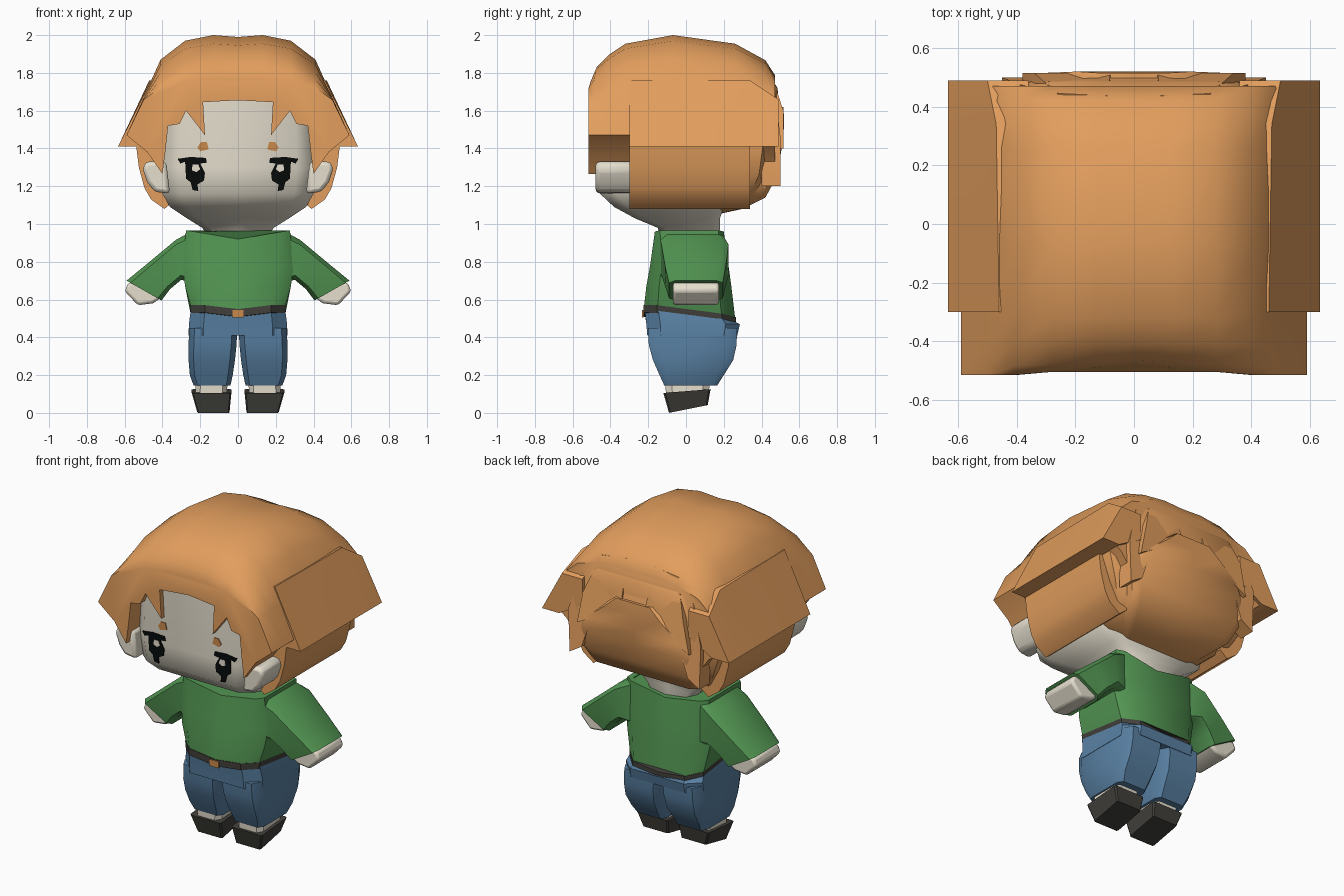
import bpy, bmesh, math

old = bpy.data.objects.get("Cube")
if old:
    bpy.data.objects.remove(old)


def material(name, r, g, b):
    m = bpy.data.materials.new(name)
    m.use_nodes = True
    m.diffuse_color = (r, g, b, 1)
    m.node_tree.nodes["Principled BSDF"].inputs["Base Color"].default_value = (r, g, b, 1)
    return m


HAIR = material("ginger hair", .76, .34, .11)
SKIN = material("pale skin", .79, .74, .62)
GREEN = material("green cloth", .085, .30, .085)
DENIM = material("blue denim", .10, .22, .37)
DARK = material("dark leather", .052, .05, .043)
BLACK = material("eye black", .002, .003, .003)
BROWN = material("brow brown", .58, .25, .07)


def loft(name, rings, mat, mirror=False, angle=35, bevel=0):
    """Skin a list of equal-length closed point rings and cap both ends."""
    bm = bmesh.new()
    vr = [[bm.verts.new(p) for p in r] for r in rings]
    n = len(vr[0])
    for a, b in zip(vr, vr[1:]):
        for i in range(n):
            j = (i + 1) % n
            bm.faces.new((a[i], a[j], b[j], b[i]))
    bm.faces.new(vr[0][::-1])
    bm.faces.new(vr[-1])
    bmesh.ops.recalc_face_normals(bm, faces=bm.faces)
    me = bpy.data.meshes.new(name)
    bm.to_mesh(me)
    bm.free()
    me.materials.append(mat)
    ob = bpy.data.objects.new(name, me)
    bpy.context.collection.objects.link(ob)
    bpy.ops.object.select_all(action='DESELECT')
    ob.select_set(True)
    bpy.context.view_layer.objects.active = ob
    bpy.ops.object.shade_smooth_by_angle(angle=math.radians(angle))
    if bevel:
        mod = ob.modifiers.new("soft edges", 'BEVEL')
        mod.width, mod.segments = bevel, 2
    if mirror:
        ob.modifiers.new("other side", 'MIRROR')
    return ob


def ring(x0, x1, y0, y1, z, c=.3):
    """Chamfered rectangle; z is a height or a rule of x and y."""
    xm, dx, dy = (x0 + x1) / 2, (x1 - x0) / 2 * c, (y1 - y0) / 2 * c
    pts = [(xm, y0), (x1 - dx, y0), (x1, y0 + dy), (x1, y1 - dy), (x1 - dx, y1),
           (xm, y1), (x0 + dx, y1), (x0, y1 - dy), (x0, y0 + dy), (x0 + dx, y0)]
    return [(x, y, z(x, y) if callable(z) else z) for x, y in pts]


def prism(name, outline, y0, y1, mat, mirror=False, bevel=0):
    """Front outline (x, z) extruded in depth."""
    rings = [[(x, y, z) for x, z in outline] for y in (y0, y1)]
    return loft(name, rings, mat, mirror, bevel=bevel)


# Head with jaw and neck
head = [(.90, .13, -.12, .17), (.98, .19, -.15, .18), (1.03, .27, -.27, .18),
        (1.09, .36, -.38, .2), (1.16, .40, -.455, .22), (1.3, .415, -.465, .25),
        (1.74, .40, -.465, .25)]
loft("head", [ring(-w, w, a, b, z, .25) for z, w, a, b in head], SKIN, angle=50)
prism("ear", [(.36, 1.16), (.44, 1.17), (.48, 1.22), (.505, 1.29), (.49, 1.33), (.38, 1.33)],
      -.478, -.28, SKIN, True, .02)

# Painted face
prism("eye", [(.165, 1.325), (.17, 1.35), (.25, 1.355), (.32, 1.345), (.305, 1.32), (.28, 1.33),
              (.275, 1.24), (.25, 1.22), (.24, 1.18), (.21, 1.175), (.215, 1.21), (.18, 1.23),
              (.175, 1.27), (.2, 1.32)], -.47, -.462, BLACK, True)
prism("eye_glint", [(.2, 1.29), (.22, 1.275), (.245, 1.285), (.24, 1.315), (.21, 1.315)],
      -.472, -.464, SKIN, True)
prism("brow", [(.155, 1.395), (.2, 1.385), (.215, 1.405), (.195, 1.435), (.165, 1.435)],
      -.47, -.462, BROWN, True)

# Hair cap with the jagged fringe, flattened toward front and back, bowed in at the brow
outer = [(0, 1.99), (.13, 2.0), (.28, 1.97), (.41, 1.87), (.5, 1.67), (.59, 1.47)]
fringe = [(.48, 1.38), (.4, 1.265), (.385, 1.38), (.37, 1.52), (.31, 1.53), (.275, 1.6),
          (.175, 1.47), (.185, 1.645), (0, 1.655)]
half = outer + fringe
outline = half + [(-x, z) for x, z in half[-2:0:-1]]
cap = [(-.515, .33, .035), (-.485, .52, .02), (-.41, .7, 0), (-.32, .87, 0), (-.07, 1, 0),
       (.26, .87, 0), (.42, .62, 0), (.47, .4, 0)]
loft("hair_cap", [[(x, y + bow * max(0, 1 - abs(x) / .4), 1.65 + (z - 1.65) * k if z > 1.66 else z)
                   for x, z in outline] for y, k, bow in cap], HAIR, angle=40)

# Outer side flaps, flaring to a sharp lower edge
flap = [(-.3, 1.76, .46), (.34, 1.76, .47), (.49, 1.66, .5)]
loft("side_flap", [[(.36, y, z), (x, y, z), (.635, y, 1.41), (.52, y, 1.41), (.36, y, 1.5)]
                   for y, z, x in flap], HAIR, True)

# Lower side locks
lock = [(.54, 1.42), (.525, 1.3), (.495, 1.19), (.46, 1.13), (.39, 1.08), (.34, 1.12), (.34, 1.42)]
prism("side_lock", lock, -.3, .34, HAIR, True)

# Back of the hair: a tapered base and a rounded nape with a shouldered top
base = [(1.06, .2, .15), (1.09, .32, .3), (1.15, .40, .40), (1.26, .46, .46),
        (1.42, .52, .485), (1.55, .49, .495), (1.72, .42, .485), (1.82, .31, .42), (1.85, .25, .34)]
loft("back_hair", [ring(-w, w, .0, y, z, .32) for z, w, y in base], HAIR, angle=45)
nape = [(1.05, .19, .16), (1.08, .28, .3), (1.14, .35, .42), (1.24, .39, .475), (1.36, .4, .5),
        (1.45, .36, .515), (1.55, .22, .52), (1.62, .13, .515)]
loft("nape_panel", [ring(-w, w, .05, y, z, .12) for z, w, y in nape], HAIR, angle=45)


def strand(name, outline, lift, mirror):
    """Flat lock of hair that leans forward with the back of the head."""
    rings = [[(x, d + lift - .35 * max(0, z - 1.62), z) for x, z in outline] for d in (.4, .5)]
    return loft(name, rings, HAIR, mirror)


strand("inner_strand", [(.08, 1.6), (.09, 1.84), (.26, 1.82), (.34, 1.6), (.38, 1.4), (.2, 1.5)],
       .015, True)
strand("outer_strand", [(.24, 1.6), (.26, 1.79), (.38, 1.7), (.45, 1.46), (.44, 1.2), (.36, 1.25)],
       0, True)
strand("crown_strand", [(-.12, 1.6), (-.1, 1.85), (.1, 1.85), (.12, 1.6)], .005, False)


# Shirt with a dipped neckline and a hem that falls toward the back
def hem(x, y):
    return .515 + .12 * abs(x) - .13 * y


loft("shirt", [ring(-.25, .25, -.222, .26, hem), ring(-.28, .28, -.21, .24, .67),
               ring(-.295, .295, -.19, .225, .78),
               ring(-.275, .275, -.165, .2, lambda x, y: .92 + .17 * abs(x), .15)], GREEN, angle=45)


def sleeve_ring(xt, zt, xb, zb, y0, y1):
    """Section across the arm from its upper to its lower edge."""
    flat = ring(0, 1, y0, y1, 0, .22)
    return [(xt + (xb - xt) * t, y, zt + (zb - zt) * t) for t, y, _ in flat]


loft("sleeve", [sleeve_ring(.24, .965, .22, .68, -.14, .2),
                sleeve_ring(.33, .915, .3, .705, -.13, .225),
                sleeve_ring(.48, .79, .36, .655, -.11, .21),
                sleeve_ring(.59, .70, .405, .595, -.09, .195)], GREEN, True, 45)
prism("hand", [(.4, .615), (.45, .58), (.53, .57), (.6, .645), (.58, .69), (.5, .69)],
      -.07, .175, SKIN, True, .015)

# Belt and buckle
loft("belt", [ring(-.25, .25, -.226, .266, lambda x, y: hem(x, y) - .035),
              ring(-.252, .252, -.226, .264, lambda x, y: hem(x, y) + .005)], DARK)
prism("buckle", [(-.03, .505), (.03, .505), (.03, .545), (-.03, .545)], -.232, -.224, BROWN)

# Trousers: joined hips over two legs, baggy at the back
loft("trouser_hips", [ring(-.262, .262, -.205, .272, .41), ring(-.26, .26, -.21, .285, .47),
                      ring(-.25, .25, -.218, .262, lambda x, y: hem(x, y) - .02)], DENIM)
leg = [(.145, .04, .235, -.115, .165), (.2, .028, .255, -.14, .2), (.28, .016, .262, -.175, .25),
       (.36, .008, .262, -.197, .268), (.45, .003, .258, -.2, .27)]
loft("trouser_leg", [ring(a, b, c, d, z, .22) for z, a, b, c, d in leg], DENIM, True, 40)

# Socks and wedge shoes
loft("sock", [ring(.06, .225, -.105, .115, .08), ring(.055, .225, -.11, .13, .17)], SKIN, True)
loft("shoe", [ring(.045, .215, -.09, .115, lambda x, y: .018 + .2 * y, .08),
              ring(.035, .245, -.12, .13, lambda x, y: .115 + .08 * y, .08)], DARK, True)
